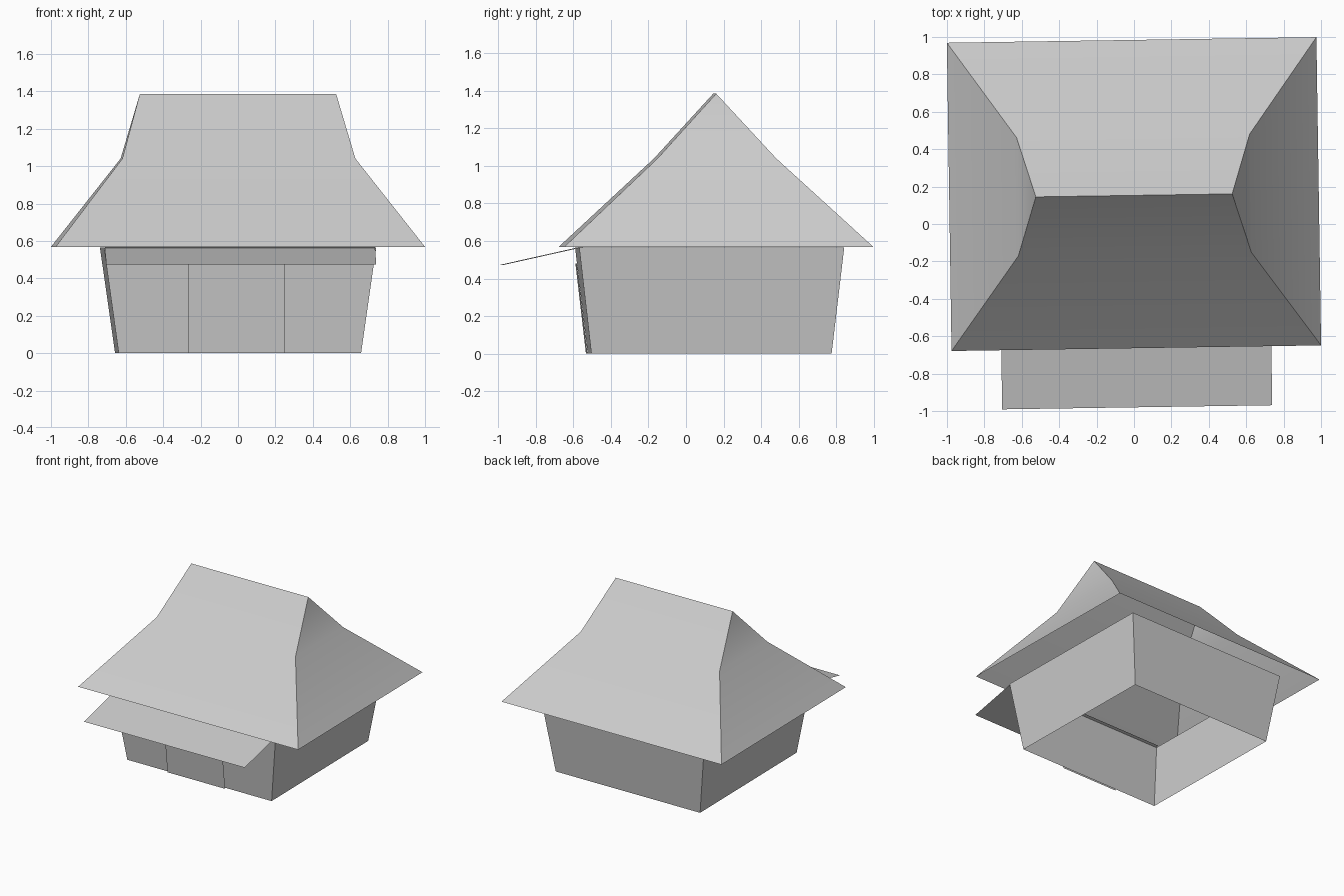
import bpy
import math
from mathutils import Matrix

cube = bpy.data.objects.get("Cube")
if cube:
    bpy.data.objects.remove(cube, do_unlink=True)

# One plain grey for the whole building
grey = bpy.data.materials.new("plain_grey")
grey.use_nodes = True
tone = (0.6, 0.6, 0.6, 1)
grey.diffuse_color = tone
grey.node_tree.nodes["Principled BSDF"].inputs["Base Color"].default_value = tone

# The building stands turned very slightly about its own centre
CENTRE_Y = 0.15
TURN = Matrix.Translation((0, CENTRE_Y, 0)) @ Matrix.Rotation(math.radians(0.87), 4, "Z")


def ring(half_x, half_y, z, y=0.0):
    """Counter-clockwise rectangle at one height."""
    return [(sx * half_x, y + sy * half_y, z)
            for sx, sy in ((-1, -1), (1, -1), (1, 1), (-1, 1))]


def build(name, verts, faces):
    mesh = bpy.data.meshes.new(name)
    mesh.from_pydata(verts, [], faces)
    mesh.transform(TURN)
    mesh.materials.append(grey)
    obj = bpy.data.objects.new(name, mesh)
    bpy.context.collection.objects.link(obj)
    return obj


def band(start, above):
    """Four side faces joining two rings."""
    return [(start + i, start + (i + 1) % 4, above + (i + 1) % 4, above + i)
            for i in range(4)]


# Tapered walls, open at top and bottom
build("walls", ring(0.648, 0.64, 0, -0.024) + ring(0.728, 0.706, 0.565, -0.024),
      band(0, 4))

# Hollow flared hip roof: eave, break and ridge
ridge = [(-0.525, 0.003, 1.385), (0.525, 0.003, 1.385)]
roof = build("roof", ring(0.988, 0.824, 0.568, 0.01) + ring(0.623, 0.316, 1.04, 0.005) + ridge,
             band(0, 4) + [(4, 5, 9, 8), (5, 6, 9), (6, 7, 8, 9), (7, 4, 8)])
bpy.ops.object.select_all(action="DESELECT")
roof.select_set(True)
bpy.context.view_layer.objects.active = roof
bpy.ops.object.shade_smooth_by_angle(angle=math.radians(30))

# Sloping awning sheet over the front
build("awning", [(-0.722, -1.13, 0.473), (0.722, -1.13, 0.473),
                 (0.722, -0.705, 0.568), (-0.722, -0.705, 0.568)], [(0, 1, 2, 3)])

# Flat door panel lying just in front of the front wall
build("door_panel", [(-0.277, -0.679, 0), (0.24, -0.679, 0),
                     (0.24, -0.735, 0.48), (-0.277, -0.735, 0.48)], [(0, 1, 2, 3)])
